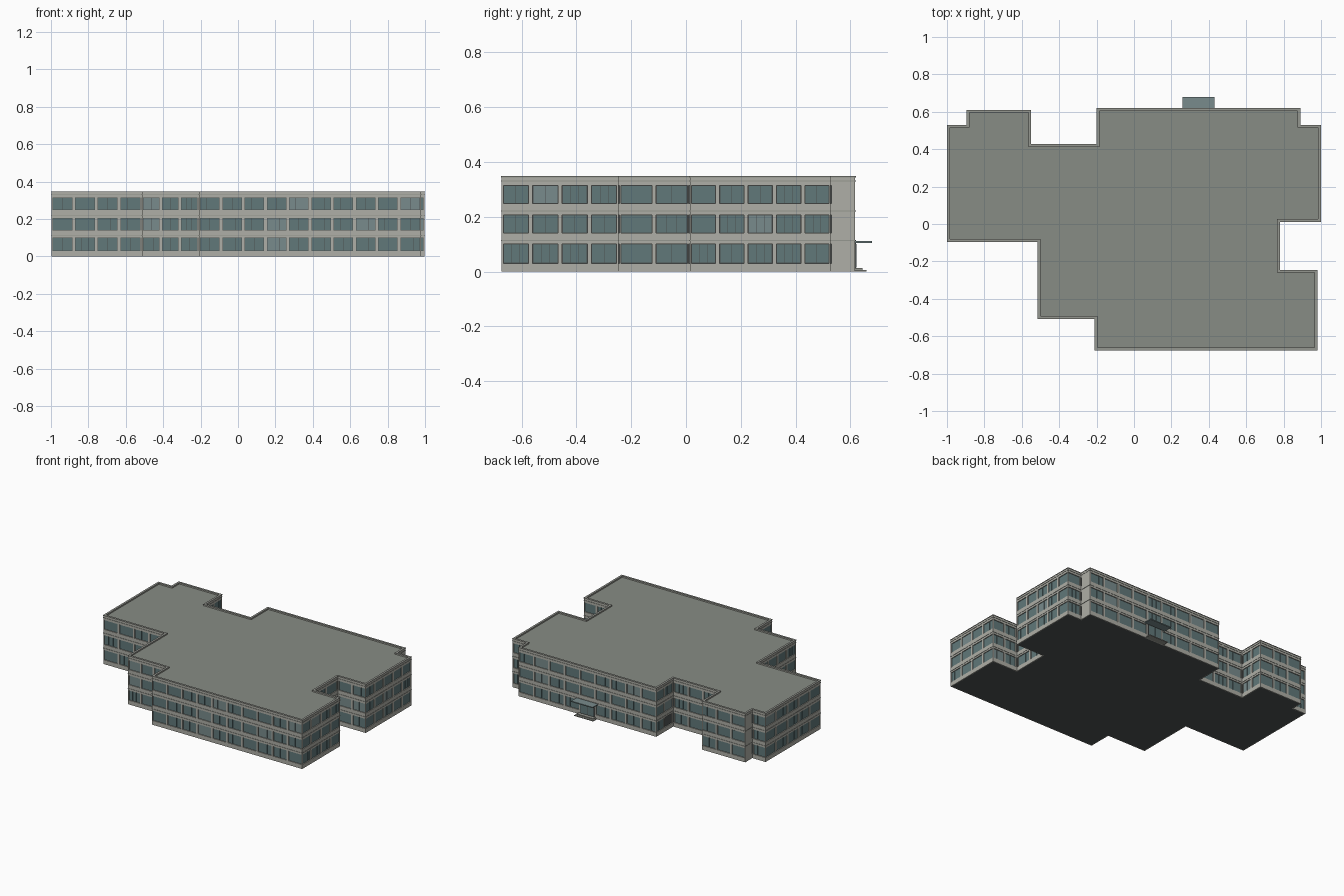
import bpy, bmesh, random
from mathutils import Vector

if "Cube" in bpy.data.objects:
    bpy.data.objects.remove(bpy.data.objects["Cube"])

random.seed(4)
# Building outline, counter-clockwise from the front-left corner
PLAN = [(-.21, -.675), (.98, -.675), (.98, -.245), (.78, -.245), (.78, .012), (1, .012),
        (1, .53), (.89, .53), (.89, .62), (-.2, .62), (-.2, .428), (-.55, .428),
        (-.55, .61), (-.895, .61), (-.895, .53), (-1, .53), (-1, -.095), (-.515, -.095),
        (-.515, -.508), (-.21, -.508)]
PLAN = [Vector(p) for p in PLAN]
N = len(PLAN)
H = .348
FLOORS = [(.03, .10), (.14, .206), (.248, .314)]
WALL, GLASS_BACK = .002, .008


def material(name, rgb):
    m = bpy.data.materials.new(name)
    m.diffuse_color = (*rgb, 1)
    m.use_nodes = True
    m.node_tree.nodes["Principled BSDF"].inputs["Base Color"].default_value = m.diffuse_color
    return m


CONCRETE = material("concrete", (.43, .43, .385))
TRIM = material("trim", (.30, .31, .28))
ROOF = material("roof", (.245, .265, .235))
DARK = material("dark_frame", (.075, .085, .085))
GLASS = material("glass", (.12, .19, .195))
PALE = material("pale_glass", (.19, .26, .265))


def finish(bm, name, mat):
    bmesh.ops.recalc_face_normals(bm, faces=bm.faces[:])
    me = bpy.data.meshes.new(name)
    bm.to_mesh(me)
    bm.free()
    me.materials.append(mat)
    ob = bpy.data.objects.new(name, me)
    bpy.context.collection.objects.link(ob)
    return ob


def wall_axes(i):
    d = (PLAN[(i + 1) % N] - PLAN[i]).normalized()
    return d, Vector((-d.y, d.x))


def inset(t):
    return [PLAN[i] + t * (wall_axes(i)[1] + wall_axes(i - 1)[1]) for i in range(N)]


def prism(name, t, z0, z1, mat):
    bm = bmesh.new()
    lo = [bm.verts.new((p.x, p.y, z0)) for p in inset(t)]
    hi = [bm.verts.new((p.x, p.y, z1)) for p in inset(t)]
    bm.faces.new(lo[::-1])
    bm.faces.new(hi)
    for i in range(N):
        j = (i + 1) % N
        bm.faces.new((lo[i], lo[j], hi[j], hi[i]))
    return finish(bm, name, mat)


def ring(name, t0, t1, z0, z1, mat):
    bm = bmesh.new()
    loops = [[bm.verts.new((p.x, p.y, z)) for p in inset(t)]
             for t, z in ((t0, z0), (t0, z1), (t1, z1), (t1, z0))]
    for k in range(4):
        a, b = loops[k], loops[(k + 1) % 4]
        for i in range(N):
            j = (i + 1) % N
            bm.faces.new((a[i], a[j], b[j], b[i]))
    return finish(bm, name, mat)


def box(bm, x0, x1, y0, y1, z0, z1):
    vs = bmesh.ops.create_cube(bm, size=1)["verts"]
    for v in vs:
        v.co = Vector(((x0 + x1) / 2 + v.co.x * abs(x1 - x0),
                       (y0 + y1) / 2 + v.co.y * abs(y1 - y0),
                       (z0 + z1) / 2 + v.co.z * abs(z1 - z0)))


def wall_box(bm, i, s0, s1, t0, t1, z0, z1):
    # box placed along wall i: s runs along the wall, t goes inwards
    d, n = wall_axes(i)
    a, b = PLAN[i] + d * s0 + n * t0, PLAN[i] + d * s1 + n * t1
    box(bm, a.x, b.x, a.y, b.y, z0, z1)


# Dark core behind the windows, and the roof deck
prism("core", GLASS_BACK, 0, .314, DARK)
prism("roof_deck", .014, .31, .338, ROOF)

# Horizontal concrete bands, parapet and thin string courses
edges = [0] + [z for f in FLOORS for z in f] + [H - .003]
for k in range(4):
    last = k == 3
    ring(f"wall_band_{k}", WALL, .014 if last else GLASS_BACK,
         edges[2 * k], edges[2 * k + 1], CONCRETE)
for k, z in enumerate((.113, .221, .33)):
    ring(f"string_course_{k}", 0, WALL + .002, z - .0015, z + .0015, TRIM)
ring("parapet_coping", 0, .015, H - .004, H, TRIM)

# Piers and divided window panes on every wall
piers, panes, pale = bmesh.new(), bmesh.new(), bmesh.new()
GAP = .0145
BACK_WALL = 9
for i in range(N):
    L = (PLAN[(i + 1) % N] - PLAN[i]).length
    if L < .1:
        # short blank return walls
        wall_box(piers, i, WALL, L - WALL, WALL, GLASS_BACK, .001, H - .004)
        continue
    count = max(1, round(L / .115))
    pitch = L / count
    for z0, z1 in FLOORS:
        for k in range(count + 1):
            s0 = max(k * pitch - GAP / 2, WALL)
            s1 = min(k * pitch + GAP / 2, L - WALL)
            wall_box(piers, i, s0, s1, WALL, GLASS_BACK, z0, z1)
        for k in range(count):
            if i == BACK_WALL and k == count // 2 and z0 < .1:
                continue
            bm = pale if random.random() < .12 else panes
            a = k * pitch + GAP / 2 + .002
            w = pitch - GAP - .004
            parts = random.choice((2, 3))
            for m in range(parts):
                wall_box(bm, i, a + w * m / parts + .0008, a + w * (m + 1) / parts - .0008,
                         .0055, GLASS_BACK + .001, z0 + .002, z1 - .002)
finish(piers, "wall_piers", CONCRETE)
finish(panes, "window_panes", GLASS)
finish(pale, "pale_window_panes", PALE)

# Rear entrance: door frame, two glass leaves, steps and canopy
cx = .345
bm = bmesh.new()
box(bm, cx - .055, cx + .055, .612, .6215, .012, .104)
finish(bm, "door_frame", DARK)
bm = bmesh.new()
for sx in (-1, 1):
    box(bm, cx + sx * .002, cx + sx * .051, .615, .6225, .014, .10)
finish(bm, "door_leaves", GLASS)
bm = bmesh.new()
box(bm, cx - .075, cx + .075, .615, .66, 0, .006)
box(bm, cx - .065, cx + .065, .615, .645, .006, .012)
finish(bm, "entrance_steps", TRIM)
bm = bmesh.new()
box(bm, cx - .085, cx + .085, .615, .68, .105, .112)
finish(bm, "entrance_canopy", PALE)
